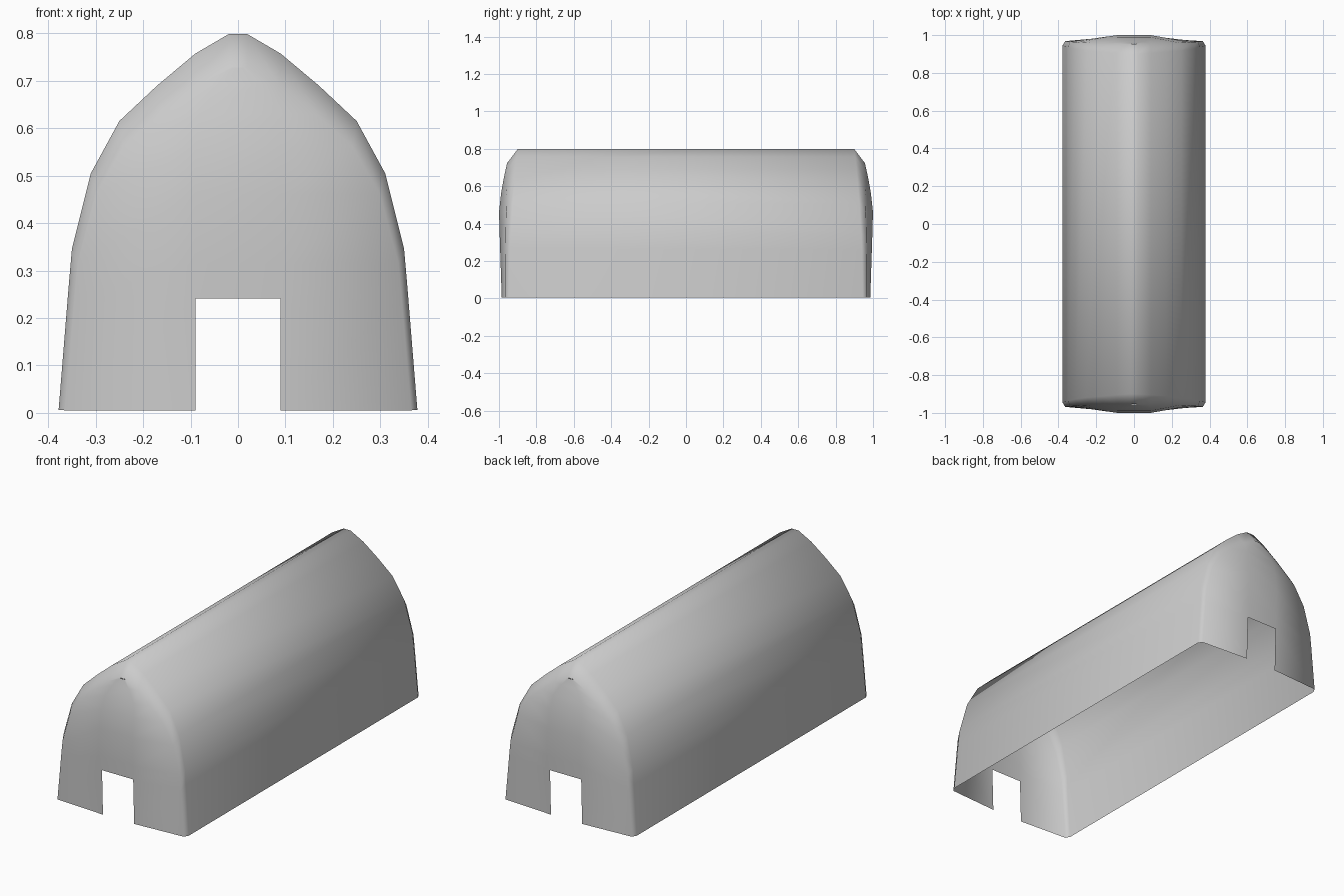
import bpy, bmesh

if "Cube" in bpy.data.objects:
    bpy.data.objects.remove(bpy.data.objects["Cube"])

# Half arch profile: (half width, height) from the ground to the ridge
PROFILE = [(0.378, 0.006), (0.357, 0.264), (0.35, 0.345), (0.31, 0.505),
           (0.25, 0.615), (0.17, 0.69), (0.09, 0.757), (0.02, 0.798)]
DOOR = 0.09
TOP = PROFILE[-1][1]

bm = bmesh.new()


def ring(y_low, y_high, sx=1.0, sz=1.0):
    pts = [(-x, z) for x, z in PROFILE] + [(x, z) for x, z in reversed(PROFILE)]
    return [bm.verts.new((x * sx, y_low + (y_high - y_low) * (z / TOP) ** 2, z * sz))
            for x, z in pts]


def bridge(a, b):
    for i in range(len(a) - 1):
        bm.faces.new((a[i], a[i + 1], b[i + 1], b[i]))


def bulge(z):
    # Depth of the end wall along its middle
    if z < 0.45:
        return 0.985 + 0.015 * z / 0.45
    return 1.0 - 0.045 * ((z - 0.45) / 0.28) ** 1.5


# Roof and side walls
rims = {s: ring(s * 0.945, s * 0.9) for s in (-1, 1)}
bridge(rims[-1], rims[1])

# Rounded rim and bulging end wall with a doorway, at each end
for s in (-1, 1):
    inner = ring(s * 0.968, s * 0.953, 0.965, 0.912)
    bridge(rims[s], inner)
    rows = []
    for i in range(len(PROFILE)):
        left, right = inner[i], inner[-1 - i]
        z, w = left.co.z, min(DOOR, right.co.x * 0.5)
        y = s * max(bulge(z), abs(left.co.y))
        rows.append([left, bm.verts.new((-w, y, z)), bm.verts.new((w, y, z)), right])
    for r in range(len(rows) - 1):
        for c in range(3):
            if r == 0 and c == 1:
                continue
            a, b = rows[r], rows[r + 1]
            bm.faces.new((a[c], a[c + 1], b[c + 1], b[c]))

bmesh.ops.recalc_face_normals(bm, faces=bm.faces)
# Make sure the shell faces outward
bm.normal_update()
if sum(f.normal.dot(f.calc_center_median()) * f.calc_area() for f in bm.faces) < 0:
    bmesh.ops.reverse_faces(bm, faces=bm.faces)

mesh = bpy.data.meshes.new("longhouse_shell")
bm.to_mesh(mesh)
bm.free()
for p in mesh.polygons:
    p.use_smooth = True
obj = bpy.data.objects.new("longhouse_shell", mesh)
bpy.context.collection.objects.link(obj)
